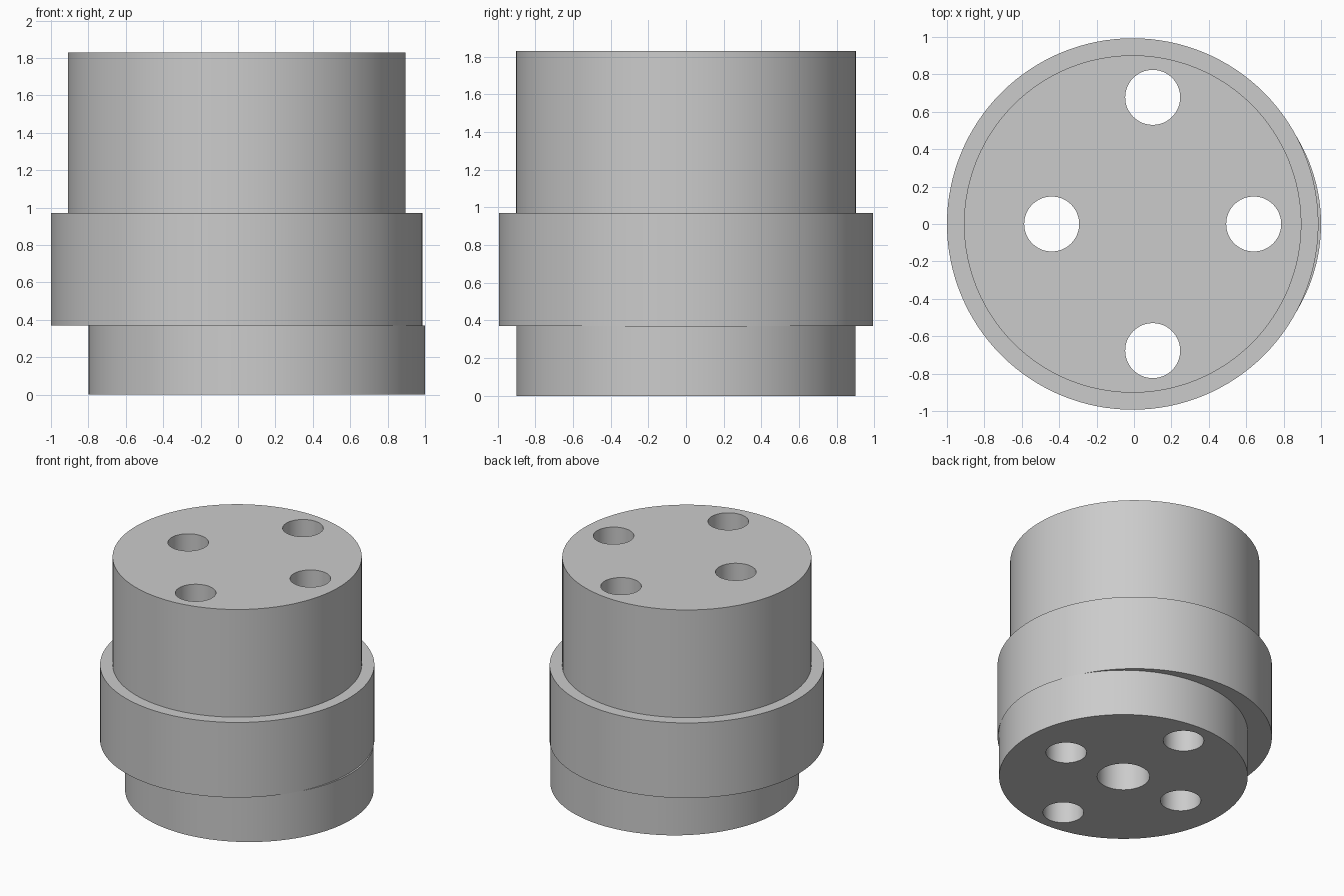
import bpy
import math

cube = bpy.data.objects.get("Cube")
if cube:
    bpy.data.objects.remove(cube, do_unlink=True)

# Single plain grey
grey = bpy.data.materials.new("plain_grey")
grey.use_nodes = True
colour = (0.6, 0.6, 0.6, 1)
grey.diffuse_color = colour
grey.node_tree.nodes["Principled BSDF"].inputs["Base Color"].default_value = colour

AXIS = 0.10   # offset axis shared by the base, bore and bolt holes


def cylinder(name, x, y, radius, bottom, top, sides=128):
    bpy.ops.mesh.primitive_cylinder_add(
        vertices=sides, radius=radius, depth=top - bottom,
        location=(x, y, (bottom + top) / 2))
    obj = bpy.context.object
    obj.name = name
    obj.data.materials.append(grey)
    return obj


def cut(part, cutter):
    mod = part.modifiers.new("hole", "BOOLEAN")
    mod.operation = "DIFFERENCE"
    mod.solver = "EXACT"
    mod.object = cutter
    bpy.context.view_layer.objects.active = part
    bpy.ops.object.modifier_apply(modifier=mod.name)


# Stacked tiers: offset base, wide collar, upper drum
parts = [
    cylinder("offset_base", AXIS, 0, 0.9, 0, 0.37),
    cylinder("wide_collar", -0.007, 0, 0.993, 0.37, 0.97),
    cylinder("upper_drum", -0.007, 0, 0.902, 0.97, 1.83),
]

# Four through holes and a blind bore from below
cutters = [cylinder("bolt_hole_cutter", AXIS + dx, dy, 0.147, -0.2, 2.1, 64)
           for dx, dy in ((0.54, 0), (-0.54, 0), (0, 0.677), (0, -0.677))]
cutters.append(cylinder("bore_cutter", AXIS, 0, 0.19, -0.2, 0.8, 64))

for part in parts:
    for cutter in cutters:
        if part.name == "upper_drum" and cutter.name == "bore_cutter":
            continue
        cut(part, cutter)

for cutter in cutters:
    bpy.data.objects.remove(cutter, do_unlink=True)

# Smooth walls with crisp rims
for part in parts:
    bpy.ops.object.select_all(action="DESELECT")
    part.select_set(True)
    bpy.context.view_layer.objects.active = part
    bpy.ops.object.shade_smooth_by_angle(angle=math.radians(30))
